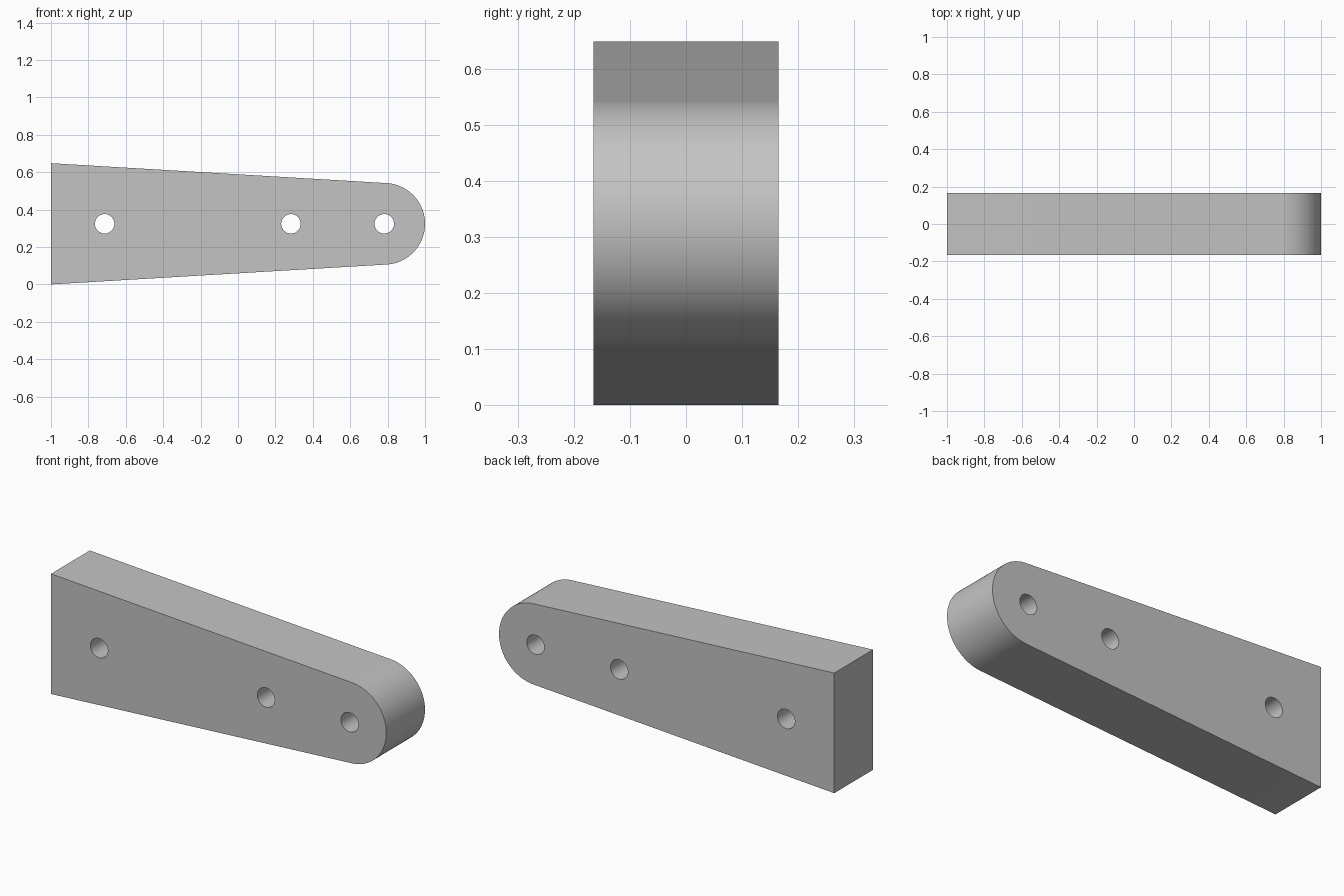
import bpy
import bmesh
from math import asin, atan2, cos, sin, hypot, pi, radians
from mathutils import Matrix, Vector

cube = bpy.data.objects.get("Cube")
if cube:
    bpy.data.objects.remove(cube, do_unlink=True)

HALF_H = 0.324      # half height of the wide end, also the centre line
HALF_D = 0.165      # half thickness
END_X, END_R = 0.782, 0.218
HOLES, HOLE_R = (-0.713, 0.283, END_X), 0.052

grey = bpy.data.materials.new("plain grey")
grey.use_nodes = True
colour = (0.55, 0.55, 0.55, 1)
grey.diffuse_color = colour
grey.node_tree.nodes["Principled BSDF"].inputs["Base Color"].default_value = colour


def add_object(name, bm):
    mesh = bpy.data.meshes.new(name)
    bm.to_mesh(mesh)
    bm.free()
    mesh.materials.append(grey)
    obj = bpy.data.objects.new(name, mesh)
    bpy.context.collection.objects.link(obj)
    return obj


# Tapered bar: straight sides run tangent into the rounded end
dx, dz = END_X + 1, HALF_H
tangent = pi - atan2(dz, dx) - (pi / 2 - asin(END_R / hypot(dx, dz)))
steps = 64
angles = [-tangent + 2 * tangent * i / steps for i in range(steps + 1)]
outline = [(-1, HALF_H), (-1, -HALF_H)]
outline += [(END_X + END_R * cos(a), END_R * sin(a)) for a in angles]

bm = bmesh.new()
face = bm.faces.new([bm.verts.new((x, -HALF_D, z + HALF_H)) for x, z in outline])
extruded = bmesh.ops.extrude_face_region(bm, geom=[face])["geom"]
bmesh.ops.translate(bm, vec=Vector((0, 2 * HALF_D, 0)),
                    verts=[v for v in extruded if isinstance(v, bmesh.types.BMVert)])
bmesh.ops.recalc_face_normals(bm, faces=bm.faces)
bar = add_object("tapered_bar", bm)

# Three through holes along the centre line
bm = bmesh.new()
for x in HOLES:
    place = Matrix.Translation((x, 0, HALF_H)) @ Matrix.Rotation(pi / 2, 4, "X")
    bmesh.ops.create_cone(bm, cap_ends=True, segments=48, radius1=HOLE_R,
                          radius2=HOLE_R, depth=4 * HALF_D, matrix=place)
cutter = add_object("hole_cutter", bm)
cutter.hide_render = True

cut = bar.modifiers.new("holes", "BOOLEAN")
cut.operation = "DIFFERENCE"
cut.solver = "EXACT"
cut.object = cutter

bpy.ops.object.select_all(action="DESELECT")
bpy.context.view_layer.objects.active = bar
bar.select_set(True)
bpy.ops.object.modifier_apply(modifier=cut.name)
bpy.data.objects.remove(cutter, do_unlink=True)
bpy.ops.object.shade_smooth_by_angle(angle=radians(30))
